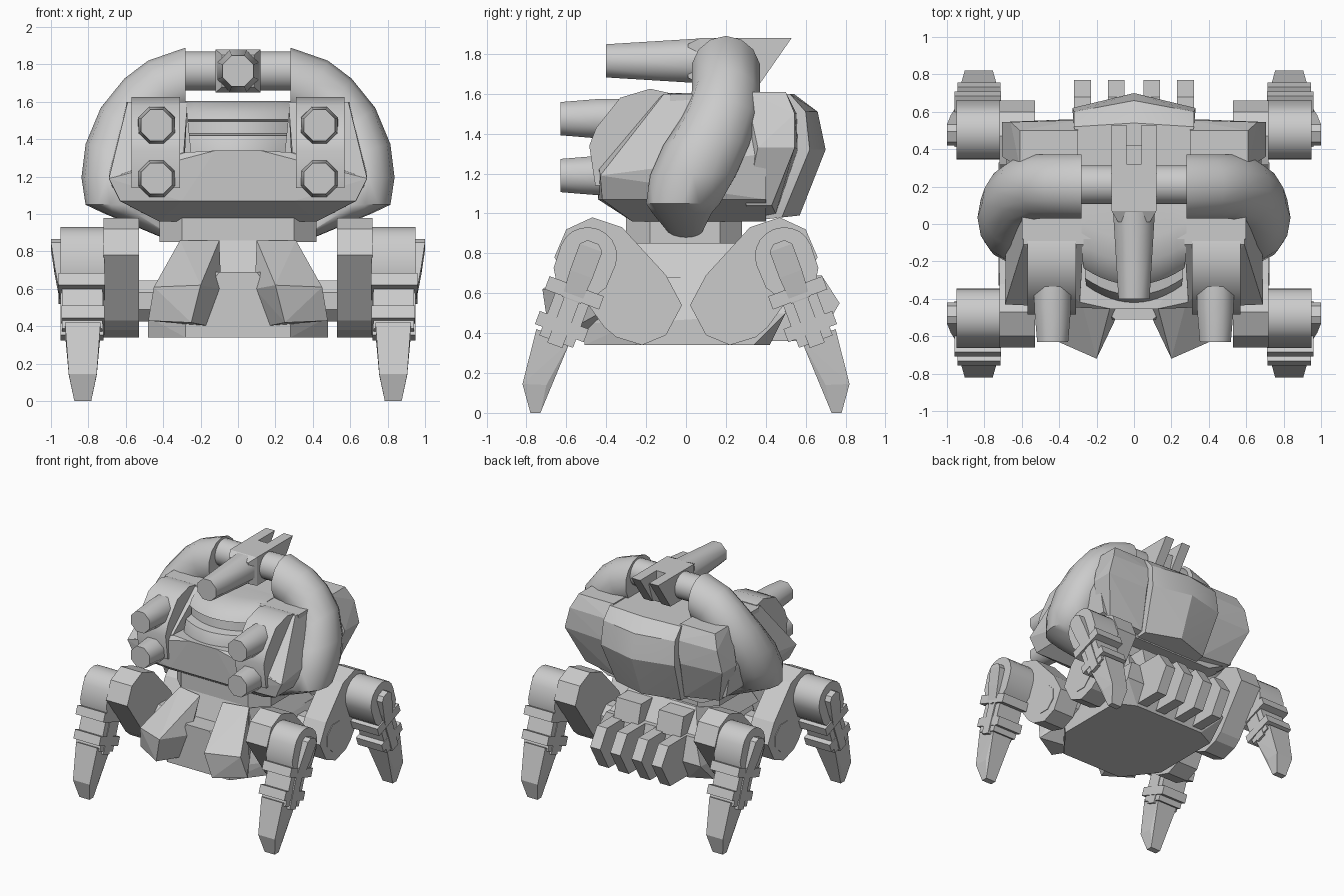
import bpy, bmesh, math
from mathutils import Vector

if "Cube" in bpy.data.objects:
    bpy.data.objects.remove(bpy.data.objects["Cube"])

grey = bpy.data.materials.new("plain grey")
grey.diffuse_color = (0.6, 0.6, 0.6, 1)
grey.use_nodes = True
grey.node_tree.nodes["Principled BSDF"].inputs["Base Color"].default_value = grey.diffuse_color


def finish(name, bm, smooth=None):
    bmesh.ops.recalc_face_normals(bm, faces=bm.faces)
    me = bpy.data.meshes.new(name)
    bm.to_mesh(me)
    bm.free()
    me.materials.append(grey)
    ob = bpy.data.objects.new(name, me)
    bpy.context.collection.objects.link(ob)
    if smooth:
        bpy.ops.object.select_all(action='DESELECT')
        ob.select_set(True)
        bpy.context.view_layer.objects.active = ob
        bpy.ops.object.shade_smooth_by_angle(angle=math.radians(smooth))
    return ob


def hull(name, pts, sx=1, sy=1, both=False, smooth=None):
    """Convex solid round the points; both=True adds the x-mirrored points."""
    bm = bmesh.new()
    for x, y, z in pts:
        bm.verts.new((x * sx, y * sy, z))
        if both and x:
            bm.verts.new((-x, y * sy, z))
    out = bmesh.ops.convex_hull(bm, input=bm.verts)
    junk = {v for v in out["geom_interior"] + out["geom_unused"]
            if isinstance(v, bmesh.types.BMVert) and v.is_valid}
    bmesh.ops.delete(bm, geom=list(junk), context='VERTS')
    bmesh.ops.dissolve_limit(bm, angle_limit=0.02, verts=bm.verts, edges=bm.edges)
    return finish(name, bm, smooth)


def loft(name, rings, smooth=None):
    """Skin a list of equal-length rings and cap both ends."""
    bm = bmesh.new()
    vs = [[bm.verts.new(p) for p in r] for r in rings]
    n = len(vs[0])
    for a, b in zip(vs, vs[1:]):
        for i in range(n):
            j = (i + 1) % n
            bm.faces.new((a[i], a[j], b[j], b[i]))
    bm.faces.new(vs[0])
    bm.faces.new(vs[-1])
    return finish(name, bm, smooth)


def prism(name, prof, x0, x1, sx=1, sy=1, smooth=None):
    """Extrude a (y, z) profile from x0 to x1."""
    return loft(name, [[(x * sx, y * sy, z) for y, z in prof] for x in (x0, x1)], smooth)


def ring(c, r, axis, n=8):
    """Circle round the x or y axis."""
    out = []
    for i in range(n):
        a = math.tau * (i + 0.5) / n
        u, w = r * math.cos(a), r * math.sin(a)
        d = (0, u, w) if axis == 'x' else (u, 0, w)
        out.append(tuple(Vector(c) + Vector(d)))
    return out


# ---- lower hull ----
hull("chassis", [(.48, -.25, .34), (.48, .34, .34), (.28, -.51, .34), (.32, .42, .34),
                 (.48, -.27, .45), (.48, .5, .5), (.1, -.51, .69), (.38, -.3, .69),
                 (.4, .45, .69), (.28, -.51, .45)], both=True)
hull("upper_deck", [(.4, -.36, .68), (.4, .42, .68), (.3, -.3, .86), (.3, .3, .86)], both=True)
hull("waist", [(x, y, z) for z in (.85, .98) for x, y in
               ((.42, -.18), (.42, .17), (.3, -.3), (.3, .28))], both=True)
for sx in (-1, 1):
    hull("rear_block", [(x, y, z) for x in (.08, .3) for y, z in
                        ((.2, .68), (.5, .68), (.46, .84), (.2, .84))], sx)
    # faceted front armour
    hull("front_guard", [(.1, -.34, .86), (.31, -.3, .86), (.2, -.72, .62), (.45, -.61, .61),
                         (.09, -.49, .6), (.25, -.69, .42), (.48, -.56, .43),
                         (.15, -.46, .4), (.3, -.25, .6)], sx)
    # chevron fins at the back
    for x in (.05, .23):
        prism("rear_fin", [(.38, .69), (.68, .69), (.77, .55), (.66, .36), (.38, .36)],
              x, x + .09, sx)

# ---- legs ----
def leg_point(t, s):
    """t runs down the shin, s across it."""
    return (.49 + .35 * t + .94 * s, .79 - .94 * t + .35 * s)


def shin_box(name, t0, t1, half, x0, x1, sx, sy):
    prism(name, [leg_point(t, s) for t, s in
                 ((t0, -half), (t0, half), (t1, half), (t1, -half))], x0, x1, sx, sy)


for sx in (-1, 1):
    for sy in (-1, 1):
        prism("hip_arm", [(.22, .34), (.10, .39), (.02, .54), (.10, .69), (.32, .93),
                          (.47, .98), (.60, .92), (.66, .78), (.41, .43), (.35, .38)],
              .53, .72, sx, sy)
        loft("hip_axle", [ring((x * sx, .22 * sy, .535), .118, 'x') for x in (.4, .725)])
        cap = [leg_point(-.14 * math.sin(a), .145 * math.cos(a))
               for a in [math.pi * i / 10 for i in range(11)]]
        prism("knee_housing", cap + [leg_point(.12, -.14), leg_point(.2, -.09),
                                     leg_point(.2, .09), leg_point(.12, .14)],
              .715, .95, sx, sy, 35)
        outer = []
        for t, s, x in ((-.07, .03, 1), (-.04, .06, 1), (.1, .06, .98), (.24, .05, .955)):
            for k in (-1, 1):
                y, z = leg_point(t, s * k)
                outer += [(x, y, z), (.9, y, z)]
        hull("knee_plate", outer, sx, sy)
        shin_box("shin", .12, .46, .09, .725, .94, sx, sy)
        shin_box("shin_ridge", .15, .48, .04, .72, .95, sx, sy)
        shin_box("shin_band_upper", .165, .235, .145, .71, .96, sx, sy)
        shin_box("shin_band_lower", .345, .415, .13, .715, .945, sx, sy)
        hull("foot", [(x, y, z) for w, part in
                      ((.095, ((.75, .42), (.58, .36))), (.075, ((.82, .145), (.70, .14))),
                       (.045, ((.78, 0), (.73, 0))))
                      for y, z in part for x in (.83 - w, .83 + w)], sx, sy)

# ---- turret body: lower tub, rear block and two cheeks leave a recess in front ----
hull("turret_tub", [(.69, -.43, 1.19), (.63, -.42, 1.07), (.64, .4, 1.07), (.42, -.27, .96),
                    (.42, .4, .96), (.28, -.42, 1.33), (.12, -.455, 1.34), (.3, -.44, 1.07),
                    (.68, .4, 1.3)], both=True)
hull("turret_rear", [(.6, y, z) for y, z in ((-.08, 1.6), (.45, 1.6), (-.08, 1.2),
                                             (.45, 1.2))], both=True)
for sx in (-1, 1):
    hull("turret_cheek", [(.27, -.11, 1.6), (.27, .45, 1.6), (.59, -.11, 1.6), (.6, .5, 1.6),
                          (.69, -.43, 1.19), (.68, .4, 1.3), (.29, -.42, 1.33),
                          (.29, .4, 1.2), (.29, -.43, 1.19)], sx)

# smooth bowed visor between the gun pods
visor = []
for k in range(-6, 7):
    x = k / 6
    back = .09 * x * x
    prof = [(.1, 1.3), (.1, 1.6), (-.08, 1.605), (-.2, 1.595), (-.29, 1.545), (-.325, 1.505),
            (-.3, 1.495), (-.31, 1.43), (-.38, 1.42), (-.42, 1.34), (-.42, 1.3)]
    visor.append([(x * (.25 + .03 * (z - 1.3) / .3), y + (back if y < .1 else 0), z)
                  for y, z in prof])
loft("cockpit_visor", visor, 35)

# rear armour: bulged centre and two wings
hull("rear_armour_centre", [(.32, .52, 1.6), (.32, .6, 1.51), (0, .66, 1.51), (.33, .62, 1.32),
                            (0, .7, 1.32), (.29, .48, .98), (0, .57, .99), (.3, .3, .96),
                            (.3, .3, 1.6), (0, .54, 1.6)], both=True, smooth=25)
for sx in (-1, 1):
    hull("rear_armour_wing", [(.3, .3, 1.61), (.3, .5, 1.61), (.61, .3, 1.61), (.61, .5, 1.61),
                              (.3, .555, 1.5), (.66, .545, 1.5),
                              (.34, .56, 1.32), (.705, .545, 1.33), (.705, .36, 1.33),
                              (.3, .45, 1.0), (.6, .43, 1.04), (.6, .3, 1.04),
                              (.3, .3, .97)], sx)

    # gun pods with two stubby barrels each
    prism("gun_pod", [(-.455, 1.14), (-.485, 1.34), (-.45, 1.43), (-.33, 1.58), (-.18, 1.625),
                      (-.09, 1.605), (-.09, 1.2), (-.3, 1.14)], .31, .57, sx, 1, 35)
    for z in (1.19, 1.475):
        loft("stub_barrel", [ring((.435 * sx, y, z), r, 'y') for y, r in
                             ((-.3, .108), (-.45, .106), (-.63, .09))], 50)

    # thick curved arm sweeping from the top axle down to the waist
    arm = []
    for cx, cy, cz, nx, nz, rn, ry in (
            (.28, .2, 1.71, 0, 1, .18, .175), (.4, .2, 1.66, .45, .89, .18, .175),
            (.50, .2, 1.58, .6, .8, .18, .175), (.59, .17, 1.46, .8, .6, .18, .195),
            (.64, .1, 1.33, .97, .25, .18, .22), (.662, .035, 1.19, 1, .03, .175, .22),
            (.645, -.015, 1.05, 1, 0, .17, .19), (.58, -.02, 1.005, 1, 0, .14, .155),
            (.36, .0, .88, 1, 0, .06, .07)):
        arm.append([])
        for i in range(14):
            a = math.tau * i / 14
            c, s = math.cos(a) * rn, math.sin(a) * ry
            arm[-1].append(((cx + nx * c) * sx, cy + s, cz + nz * c))
    loft("curved_arm", arm, 45)

# ---- top cannon on its axle ----
loft("cannon_axle", [ring((x, .21, 1.765), .105, 'x', 20) for x in (-.32, .32)], 35)
loft("cannon_barrel", [ring((0, y, 1.765), r, 'y') for y, r in ((.08, .122), (-.4, .09))], 50)
hull("cannon_body", [(.12, .07, 1.88), (.12, .07, 1.65), (.085, .01, 1.85), (.085, .01, 1.68),
                     (.12, .32, 1.88), (.12, .32, 1.65)], both=True)
prism("cannon_core", [(.3, 1.81), (.42, 1.81), (.37, 1.66), (.3, 1.65)], -.05, .05)
for sx in (-1, 1):
    prism("cannon_prong", [(.3, 1.88), (.53, 1.88), (.37, 1.65), (.3, 1.65)], .04, .12, sx)
